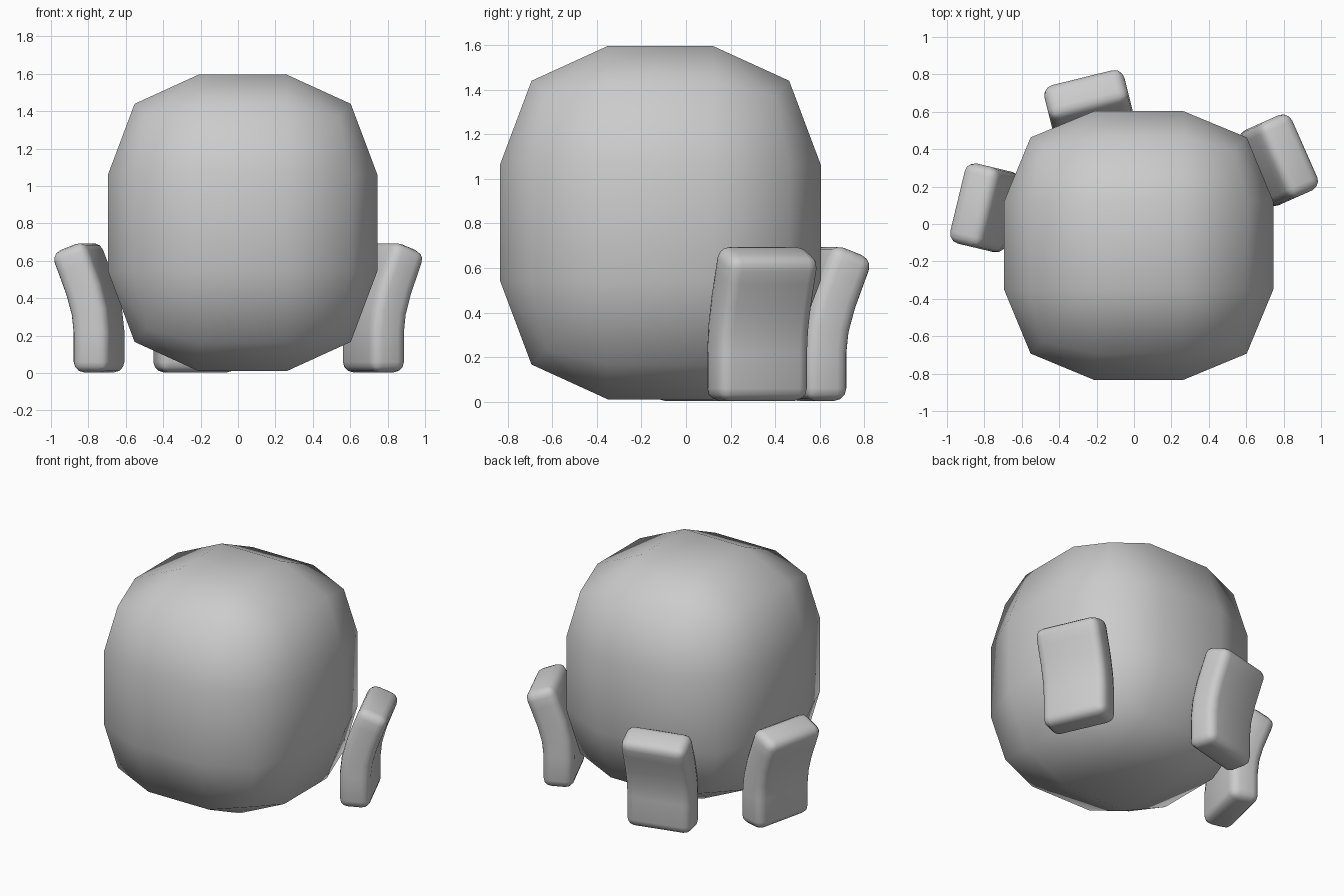
import bpy, bmesh
from math import radians, cos, sin, atan2

if "Cube" in bpy.data.objects:
    bpy.data.objects.remove(bpy.data.objects["Cube"])


def finish(obj, width, segments):
    # Rounded edges and smooth shading
    bev = obj.modifiers.new("round", 'BEVEL')
    bev.width = width
    bev.segments = segments
    bev.limit_method = 'ANGLE'
    bev.angle_limit = radians(40)
    for p in obj.data.polygons:
        p.use_smooth = True


# Body: heavily bevelled cube, slightly taller than wide
bpy.ops.mesh.primitive_cube_add(size=2, location=(0.025, -0.115, 0.803))
body = bpy.context.object
body.name = "body"
body.scale = (0.72, 0.72, 0.793)
finish(body, 0.674, 2)

# Centre line of a leg: (outward offset, height), flaring out at the top
PATH = [(0, 0.004), (0, 0.22), (0.012, 0.33), (0.045, 0.45), (0.088, 0.565), (0.13, 0.674)]
THICK, WIDE = 0.20, 0.44


def leg(name, x, y, angle):
    bm = bmesh.new()
    rings = []
    for i, (r, z) in enumerate(PATH):
        a, b = PATH[max(i - 1, 0)], PATH[min(i + 1, len(PATH) - 1)]
        tilt = 0 if i == 0 else atan2(b[0] - a[0], b[1] - a[1])
        ring = []
        for u, v in ((1, -1), (1, 1), (-1, 1), (-1, -1)):
            ring.append(bm.verts.new((r + u * THICK / 2 * cos(tilt), v * WIDE / 2,
                                      z - u * THICK / 2 * sin(tilt))))
        rings.append(ring)
    for lo, hi in zip(rings, rings[1:]):
        for k in range(4):
            n = (k + 1) % 4
            bm.faces.new((lo[k], lo[n], hi[n], hi[k]))
    bm.faces.new(rings[0][::-1])
    bm.faces.new(rings[-1])
    bmesh.ops.recalc_face_normals(bm, faces=bm.faces)
    mesh = bpy.data.meshes.new(name)
    bm.to_mesh(mesh)
    bm.free()
    obj = bpy.data.objects.new(name, mesh)
    bpy.context.collection.objects.link(obj)
    obj.location = (x, y, 0)
    obj.rotation_euler.z = radians(angle)
    finish(obj, 0.055, 3)


# Three flared legs turned to face outwards
leg("right_leg", 0.724, 0.319, 24)
leg("back_leg", -0.228, 0.582, 104)
leg("left_leg", -0.743, 0.074, 166.6)
